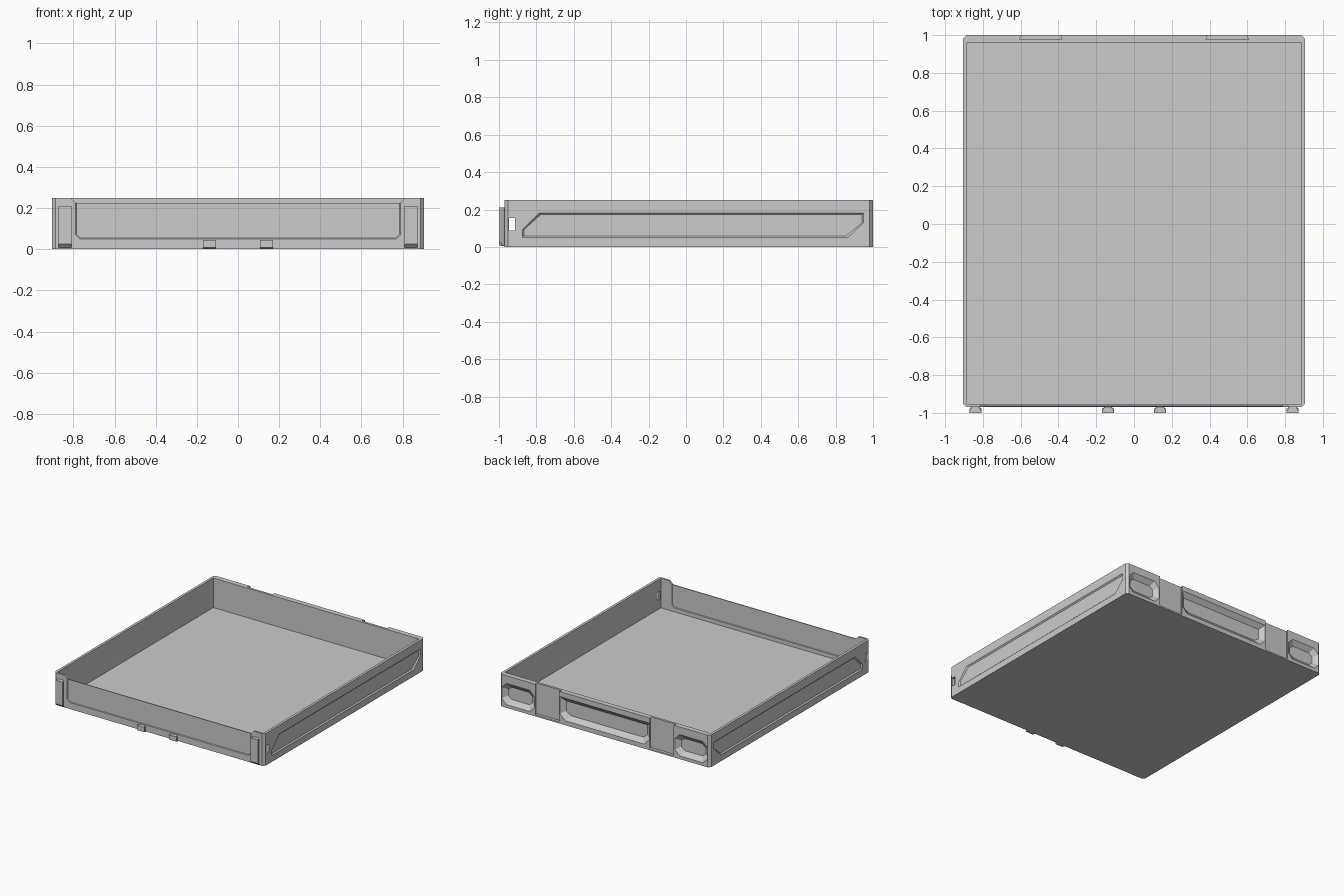
import bpy, bmesh

if "Cube" in bpy.data.objects:
    bpy.data.objects.remove(bpy.data.objects["Cube"])


def loft(name, rings):
    """Solid from a stack of equal-length point rings, capped at both ends."""
    bm = bmesh.new()
    vs = [[bm.verts.new(p) for p in r] for r in rings]
    n = len(rings[0])
    for a, b in zip(vs, vs[1:]):
        for i in range(n):
            j = (i + 1) % n
            bm.faces.new((a[i], a[j], b[j], b[i]))
    bm.faces.new(vs[0])
    bm.faces.new(vs[-1])
    bmesh.ops.recalc_face_normals(bm, faces=bm.faces)
    me = bpy.data.meshes.new(name)
    bm.to_mesh(me)
    bm.free()
    ob = bpy.data.objects.new(name, me)
    bpy.context.collection.objects.link(ob)
    return ob


def prism(name, poly, z0, z1):
    return loft(name, [[(x, y, z) for x, y in poly] for z in (z0, z1)])


def rect(x0, x1, y0, y1, c=0.0, top=True):
    """Rectangle with chamfered corners (only the lower ones if top is False)."""
    if c == 0:
        return [(x0, y0), (x1, y0), (x1, y1), (x0, y1)]
    low = [(x0, y0 + c), (x0 + c, y0), (x1 - c, y0), (x1, y0 + c)]
    if top:
        return low + [(x1, y1 - c), (x1 - c, y1), (x0 + c, y1), (x0, y1 - c)]
    return low + [(x1, y1), (x0, y1)]


def cut(target, cutter):
    cutter.hide_render = True
    mod = target.modifiers.new("cut", 'BOOLEAN')
    mod.operation = 'DIFFERENCE'
    mod.solver = 'EXACT'
    mod.object = cutter
    bpy.context.view_layer.objects.active = target
    bpy.ops.object.modifier_apply(modifier=mod.name)
    bpy.data.objects.remove(cutter)


def recess(target, poly, place, depth, inset):
    """Pocket with sloped sides; place maps (u, w, depth) onto a wall."""
    us, ws = [p[0] for p in poly], [p[1] for p in poly]
    cu, cw = (min(us) + max(us)) / 2, (min(ws) + max(ws)) / 2
    fu = 1 - 2 * inset / (max(us) - min(us))
    fw = 1 - 2 * inset / (max(ws) - min(ws))
    inner = [(cu + (u - cu) * fu, cw + (w - cw) * fw) for u, w in poly]
    cut(target, loft("recess_cutter", [
        [place(u, w, -0.01) for u, w in poly],
        [place(u, w, 0) for u, w in poly],
        [place(u, w, depth) for u, w in inner]]))


W = 0.905


def back(u, w, d):
    return (u, 1 - d, w)


def front(u, w, d):
    return (u, -0.97 + d, w)


def front_inside(u, w, d):
    return (u, -0.955 - d, w)


# Tray shell
tray = prism("tray", rect(-W, W, -0.97, 1.0, 0.018), 0, 0.25)
cut(tray, prism("inside_cutter", rect(-0.885, 0.885, -0.955, 0.96), 0.02, 0.3))

# Lowered front wall with shallow panels on both faces
notch = [(-0.79, 0.225), (0.79, 0.225), (0.825, 0.26), (-0.825, 0.26)]
cut(tray, loft("notch_cutter", [[(x, y, z) for x, z in notch] for y in (-1.0, -0.94)]))
panel = rect(-0.79, 0.79, 0.05, 0.24, 0.02, top=False)
recess(tray, panel, front, 0.004, 0.004)
recess(tray, panel, front_inside, 0.004, 0.004)

# Back finger pockets
recess(tray, rect(-0.385, 0.385, 0.035, 0.21, 0.045, top=False), back, 0.03, 0.035)
side_panel = [(-0.875, 0.05), (0.865, 0.05), (0.95, 0.13),
              (0.95, 0.182), (-0.785, 0.182), (-0.875, 0.09)]
slot = [(0.395, 1.01), (0.38, 0.978), (0.605, 0.978), (0.59, 1.01)]

for s in (-1, 1):
    def side(u, w, d, s=s):
        return (s * (W - d), u, w)

    cx = 0.745 * s
    recess(tray, rect(cx - 0.14, cx + 0.14, 0.025, 0.19, 0.04), back, 0.03, 0.035)
    # Back connector slots
    cut(tray, prism("slot_cutter", [(s * x, y) for x, y in slot], 0.012, 0.3))
    # Side panels and latch holes
    recess(tray, side_panel, side, 0.009, 0.009)
    recess(tray, rect(-0.947, -0.913, 0.088, 0.155), side, 0.04, 0.002)

    # Dovetail connectors on the front
    def clip(name, x, z0, z1, taper):
        rings = []
        for z, out in ((z0, 0.012), (z0 + taper, 0.03), (z1, 0.03)):
            rings.append([(x - 0.018, -0.968, z), (x + 0.018, -0.968, z),
                          (x + 0.032, -0.97 - out * 0.7, z), (x + 0.032, -0.97 - out, z),
                          (x - 0.032, -0.97 - out, z), (x - 0.032, -0.97 - out * 0.7, z)])
        loft(name, rings)

    clip("corner_connector", 0.84 * s, 0.008, 0.21, 0.018)
    clip("lower_connector", 0.138 * s, 0.004, 0.045, 0.004)
